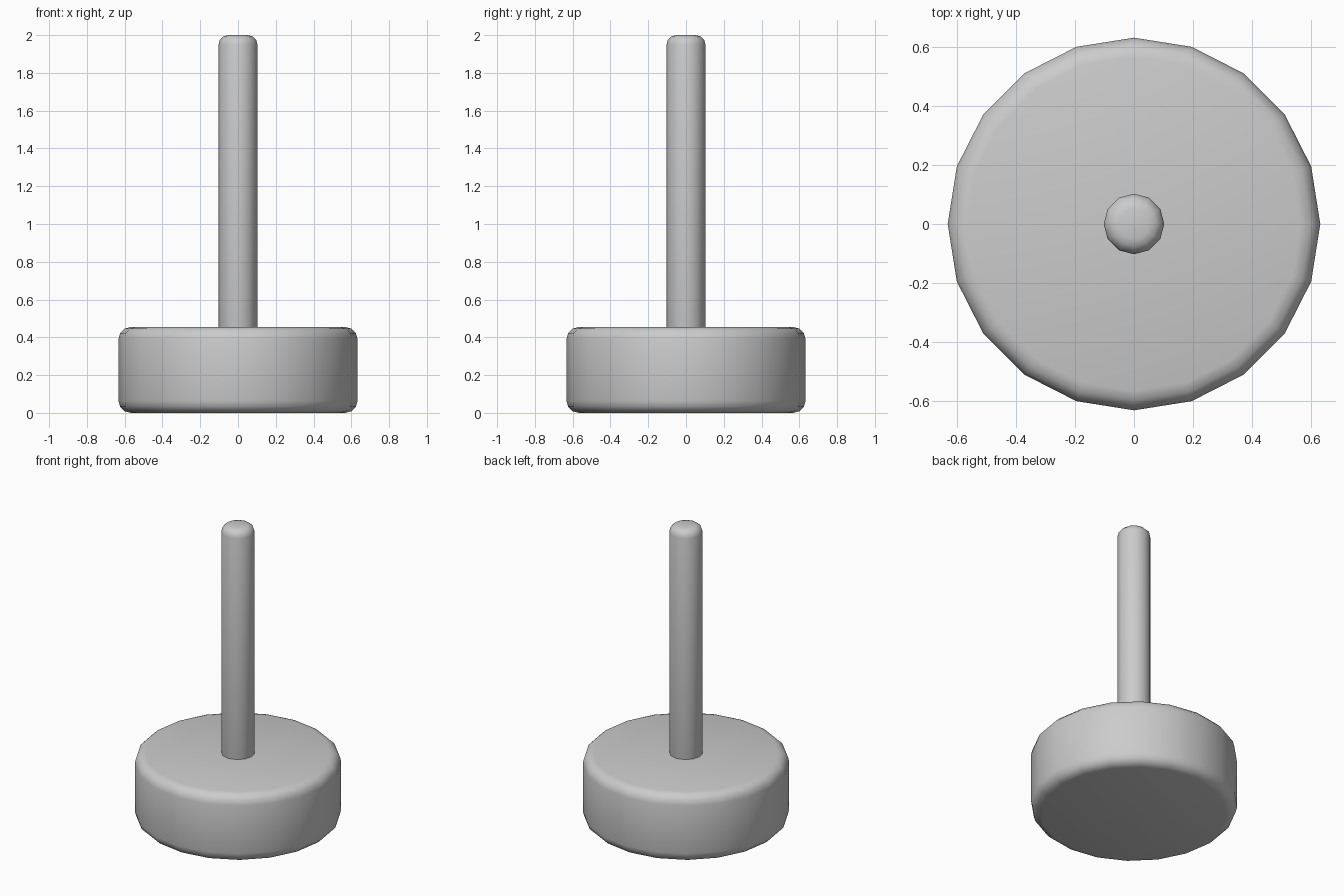
import bpy
import math

cube = bpy.data.objects.get("Cube")
if cube:
    bpy.data.objects.remove(cube, do_unlink=True)

grey = bpy.data.materials.new("plain_grey")
grey.use_nodes = True
colour = (0.6, 0.6, 0.6, 1)
grey.diffuse_color = colour
grey.node_tree.nodes["Principled BSDF"].inputs["Base Color"].default_value = colour


def rounded_cylinder(name, sides, radius, bottom, top, bevel, segments):
    """Upright cylinder with rounded rims and smooth sides."""
    bpy.ops.mesh.primitive_cylinder_add(
        vertices=sides, radius=radius, depth=top - bottom,
        location=(0, 0, (bottom + top) / 2))
    obj = bpy.context.object
    obj.name = name
    obj.data.materials.append(grey)
    rim = obj.modifiers.new("rounded_rim", 'BEVEL')
    rim.width = bevel
    rim.segments = segments
    rim.limit_method = 'ANGLE'
    rim.angle_limit = math.radians(60)
    bpy.ops.object.modifier_apply(modifier=rim.name)
    bpy.ops.object.shade_smooth_by_angle(angle=math.radians(40))
    return obj


# Heavy round foot and the slim rod standing in it
rounded_cylinder("base", 20, 0.633, 0, 0.455, 0.065, 3)
rounded_cylinder("rod", 12, 0.103, 0.3, 2, 0.05, 3)
